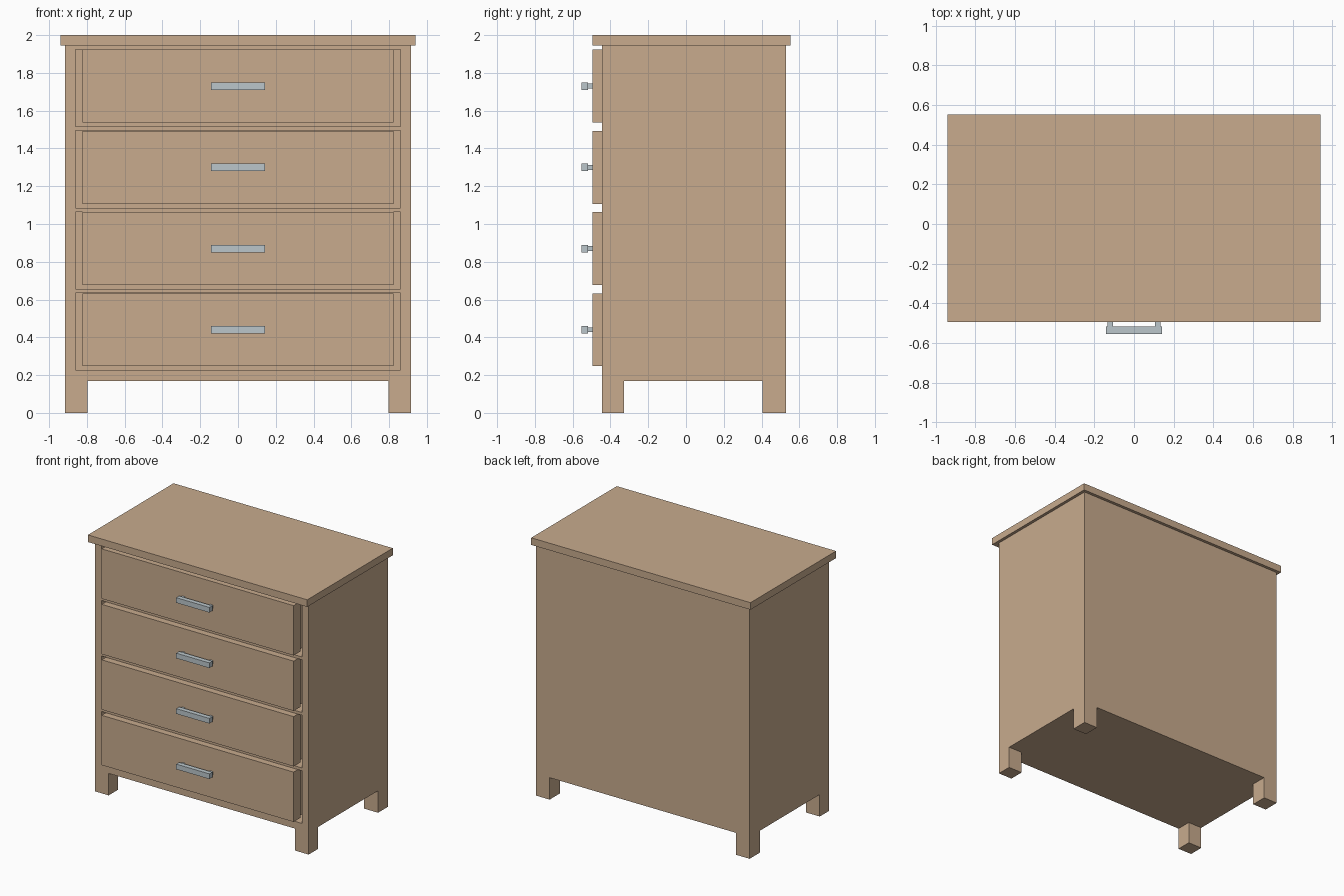
import bpy
import bmesh
from mathutils import Vector

if "Cube" in bpy.data.objects:
    bpy.data.objects.remove(bpy.data.objects["Cube"])


def material(name, color):
    m = bpy.data.materials.new(name)
    m.diffuse_color = (*color, 1.0)
    m.use_nodes = True
    m.node_tree.nodes["Principled BSDF"].inputs["Base Color"].default_value = m.diffuse_color
    return m


wood = material("light_wood", (0.578, 0.407, 0.270))
metal = material("brushed_metal", (0.497, 0.565, 0.597))


def box(name, lo, hi, mat):
    """Axis-aligned box from its low and high corners."""
    lo, hi = Vector(lo), Vector(hi)
    bm = bmesh.new()
    bmesh.ops.create_cube(bm, size=1.0)
    bmesh.ops.scale(bm, vec=hi - lo, verts=bm.verts)
    bmesh.ops.translate(bm, vec=(lo + hi) / 2, verts=bm.verts)
    mesh = bpy.data.meshes.new(name)
    bm.to_mesh(mesh)
    bm.free()
    mesh.materials.append(mat)
    ob = bpy.data.objects.new(name, mesh)
    bpy.context.collection.objects.link(ob)
    return ob


def cut(target, lo, hi):
    """Subtract a box from the target."""
    cutter = box("cutter", lo, hi, wood)
    cutter.hide_render = True
    mod = target.modifiers.new("cut", 'BOOLEAN')
    mod.operation = 'DIFFERENCE'
    mod.solver = 'EXACT'
    mod.object = cutter
    bpy.context.view_layer.objects.active = target
    bpy.ops.object.modifier_apply(modifier=mod.name)
    bpy.data.objects.remove(cutter)


FRONT, BACK = -0.444, 0.53      # carcass depth
FACE = -0.494                   # drawer face
PITCH, OPEN_H = 0.43, 0.408     # drawer spacing and opening height

# Carcass with four feet left by two channels cut through the underside
body = box("carcass", (-0.917, FRONT, 0), (0.917, BACK, 1.945), wood)
cut(body, (-0.798, -1, -0.1), (0.798, 1, 0.17))
cut(body, (-1.2, -0.328, -0.1), (1.2, 0.405, 0.17))

# Overhanging top
box("top_board", (-0.94, -0.495, 1.945), (0.94, 0.553, 2.0), wood)

for i in range(4):
    z0 = 0.226 + i * PITCH
    z1 = z0 + OPEN_H
    cut(body, (-0.86, -1, z0), (0.86, 0.48, z1))

    # Drawer front and the box behind it
    bottom = z0 + 0.021
    top = z1 - 0.001
    box(f"drawer_front_{i + 1}", (-0.823, FACE, bottom), (0.823, -0.41, top), wood)
    box(f"drawer_box_{i + 1}", (-0.80, -0.41, bottom), (0.80, 0.46, top - 0.04), wood)

    # Bar handle on two posts
    zc = (bottom + top) / 2
    box(f"handle_bar_{i + 1}", (-0.142, -0.554, zc - 0.02), (0.142, -0.518, zc + 0.02), metal)
    for side, x in (("left", -0.12), ("right", 0.12)):
        box(f"handle_post_{side}_{i + 1}", (x - 0.013, -0.52, zc - 0.013),
            (x + 0.013, FACE + 0.002, zc + 0.013), metal)
